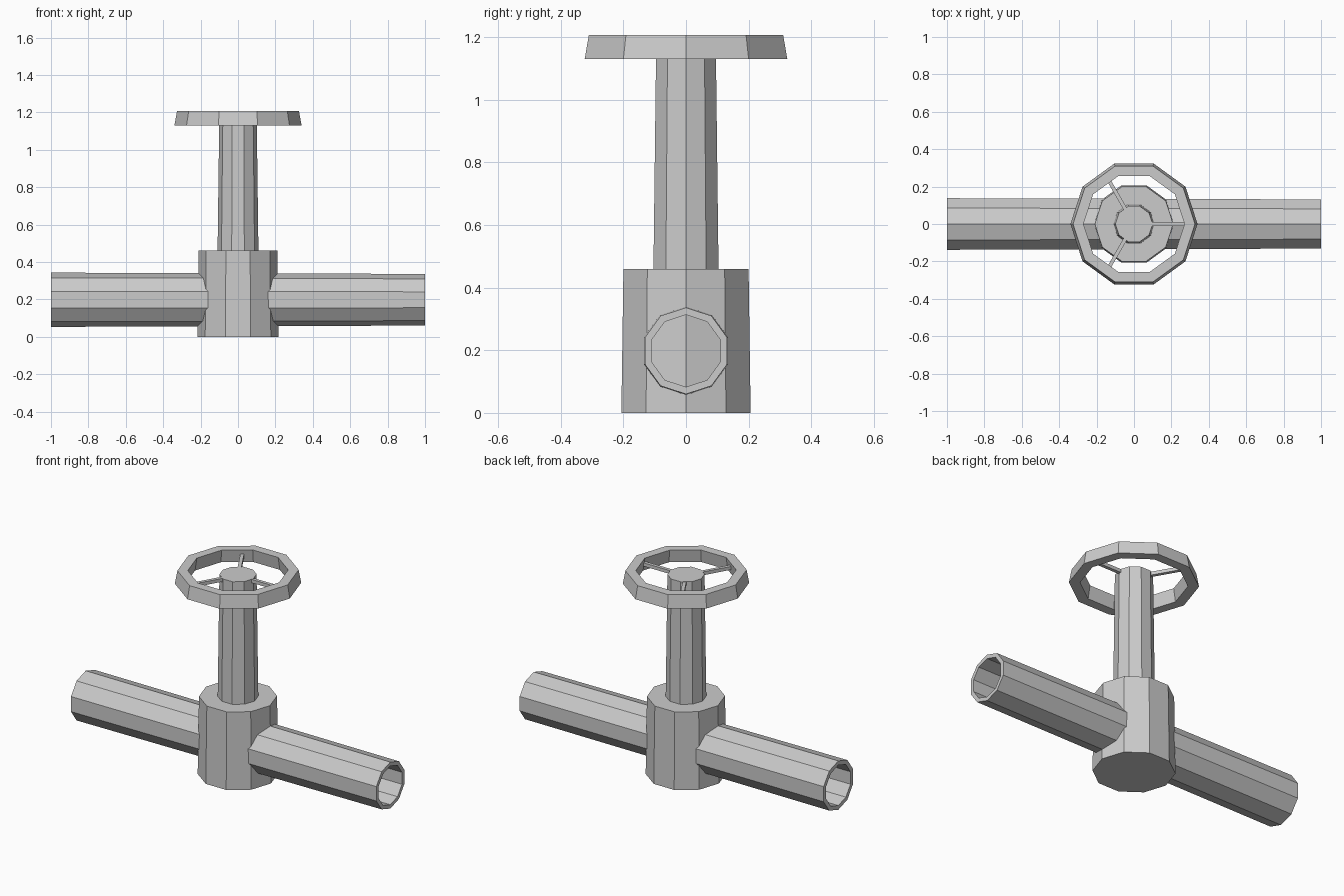
import bpy, bmesh
from math import radians, cos, sin
from mathutils import Matrix, Vector

cube = bpy.data.objects.get("Cube")
if cube:
    bpy.data.objects.remove(cube, do_unlink=True)

SIDES = 10
metal = bpy.data.materials.new("light grey metal")
metal.use_nodes = True
grey = (0.6, 0.6, 0.6, 1)
metal.diffuse_color = grey
metal.node_tree.nodes["Principled BSDF"].inputs["Base Color"].default_value = grey


def add_object(name, bm, matrix=Matrix()):
    bmesh.ops.recalc_face_normals(bm, faces=bm.faces)
    bm.transform(matrix)
    mesh = bpy.data.meshes.new(name)
    bm.to_mesh(mesh)
    bm.free()
    mesh.materials.append(metal)
    obj = bpy.data.objects.new(name, mesh)
    bpy.context.collection.objects.link(obj)
    return obj


def solid(name, r_low, r_high, low, high):
    """Tapered, capped ten-sided column."""
    bm = bmesh.new()
    rings = [[bm.verts.new((r * cos(radians(360 * i / SIDES)), r * sin(radians(360 * i / SIDES)), z))
              for i in range(SIDES)] for r, z in ((r_low, low), (r_high, high))]
    for i in range(SIDES):
        j = (i + 1) % SIDES
        bm.faces.new((rings[0][i], rings[0][j], rings[1][j], rings[1][i]))
    for ring in rings:
        bm.faces.new(ring)
    return add_object(name, bm)


def tube(name, profile, matrix=Matrix()):
    """Ten-sided ring swept from a closed (radius, height) section."""
    bm = bmesh.new()
    rings = [[bm.verts.new((r * cos(radians(360 * i / SIDES)), r * sin(radians(360 * i / SIDES)), z))
              for i in range(SIDES)] for r, z in profile]
    for k, ring in enumerate(rings):
        following = rings[(k + 1) % len(rings)]
        for i in range(SIDES):
            j = (i + 1) % SIDES
            bm.faces.new((ring[i], ring[j], following[j], following[i]))
    return add_object(name, bm, matrix)


# Valve body and stem
solid("valve_body", 0.217, 0.21, 0, 0.46)
solid("valve_stem", 0.11, 0.1, 0.4, 1.183)

# Hollow pipe running through the body along x
along_x = Matrix.Translation((0, 0, 0.198)) @ Matrix.Rotation(radians(90), 4, 'Y')
tube("pipe", [(0.145, -1), (0.138, 1), (0.115, 1), (0.12, -1)], along_x)

# Handwheel rim
tube("wheel_rim", [(0.34, 1.13), (0.326, 1.207), (0.27, 1.207), (0.282, 1.13)])

# Three thin spokes level with the stem top
for n in range(3):
    bm = bmesh.new()
    bmesh.ops.create_cube(bm, size=1)
    bm.transform(Matrix.Translation((0.136, 0, 1.172)) @ Matrix.Diagonal(Vector((0.272, 0.02, 0.02, 1))))
    add_object(f"wheel_spoke_{n + 1}", bm, Matrix.Rotation(radians(120 * n), 4, 'Z'))
